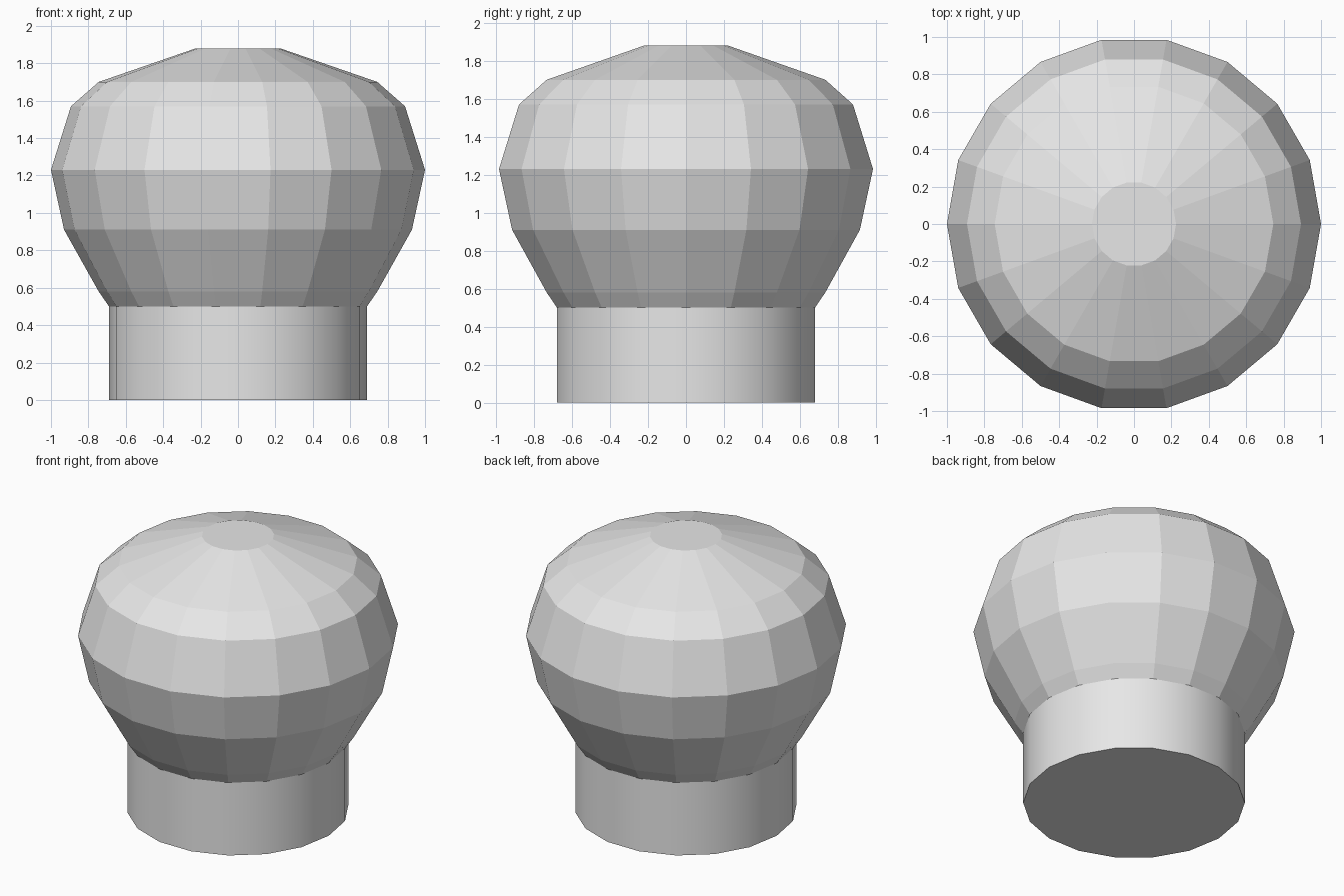
import bpy, bmesh, math

cube = bpy.data.objects.get("Cube")
if cube:
    bpy.data.objects.remove(cube, do_unlink=True)

SIDES = 18

grey = bpy.data.materials.new("light grey")
grey.use_nodes = True
grey.diffuse_color = (0.8, 0.8, 0.8, 1)
grey.node_tree.nodes["Principled BSDF"].inputs["Base Color"].default_value = (0.8, 0.8, 0.8, 1)


def turned_part(name, profile, cap_bottom=False, cap_top=False, smooth=False):
    """Turn a (radius, height) profile, listed bottom to top, around z."""
    bm = bmesh.new()
    rings = []
    for r, z in profile:
        angles = [math.tau * i / SIDES for i in range(SIDES)]
        rings.append([bm.verts.new((r * math.cos(a), r * math.sin(a), z)) for a in angles])
    for low, high in zip(rings, rings[1:]):
        for i in range(SIDES):
            j = (i + 1) % SIDES
            face = bm.faces.new((low[i], low[j], high[j], high[i]))
            face.smooth = smooth
    if cap_bottom:
        bm.faces.new(rings[0][::-1])
    if cap_top:
        bm.faces.new(rings[-1])
    # Keep the cap rims crisp beside smooth walls
    for edge in bm.edges:
        if len(edge.link_faces) == 2 and edge.calc_face_angle() > math.radians(40):
            edge.smooth = False
    mesh = bpy.data.meshes.new(name)
    bm.to_mesh(mesh)
    bm.free()
    mesh.materials.append(grey)
    obj = bpy.data.objects.new(name, mesh)
    bpy.context.collection.objects.link(obj)
    return obj


# Smooth round neck with a closed base
turned_part("neck", [(0.69, 0), (0.69, 0.5)], cap_bottom=True, smooth=True)

# Faceted bulb with a small flat crown
turned_part("knob", [(0.69, 0.5), (0.745, 0.58), (0.93, 0.91), (1.0, 1.23),
                     (0.893, 1.57), (0.745, 1.7), (0.225, 1.88)], cap_top=True)
